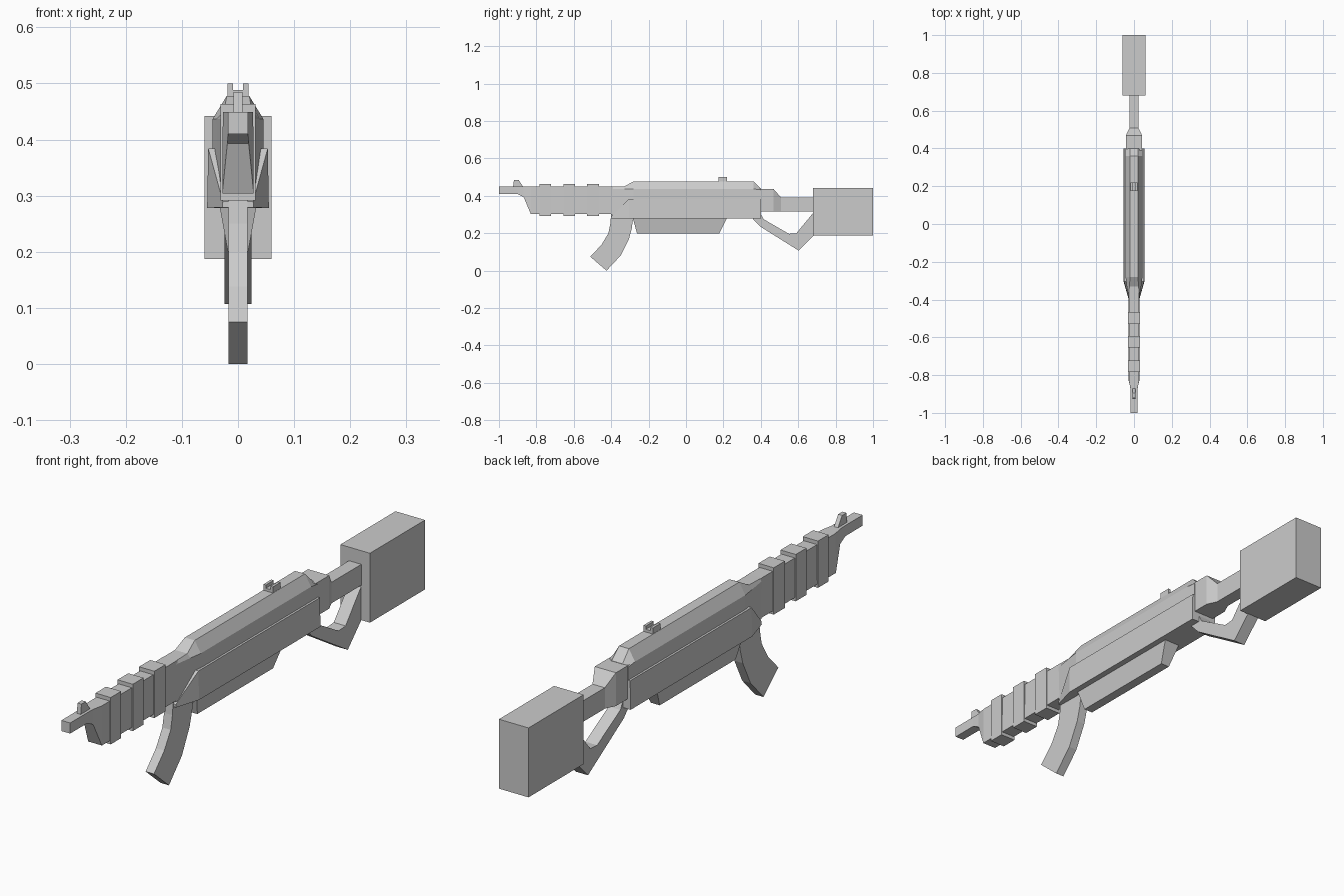
import bpy, bmesh


def finish(name, bm):
    bmesh.ops.recalc_face_normals(bm, faces=bm.faces)
    mesh = bpy.data.meshes.new(name)
    bm.to_mesh(mesh)
    bm.free()
    ob = bpy.data.objects.new(name, mesh)
    bpy.context.collection.objects.link(ob)
    return ob


def loft(name, sections):
    """Skin mirrored sections along y: (y, [(half_width, z) from bottom to top])."""
    bm = bmesh.new()
    rings = []
    for y, half in sections:
        pts = [(x, z) for x, z in half] + [(-x, z) for x, z in reversed(half)]
        rings.append([bm.verts.new((x, y, z)) for x, z in pts])
    n = len(rings[0])
    for a, b in zip(rings, rings[1:]):
        for i in range(n):
            j = (i + 1) % n
            bm.faces.new((a[i], a[j], b[j], b[i]))
    bm.faces.new(rings[0])
    bm.faces.new(rings[-1])
    return finish(name, bm)


def box(name, w, y0, y1, z0, z1):
    return loft(name, [(y, [(w, z0), (w, z1)]) for y in (y0, y1)])


def side_profile(name, w, pts):
    """Extrude a (y, z) outline across x."""
    bm = bmesh.new()
    face = bm.faces.new([bm.verts.new((-w, y, z)) for y, z in pts])
    ext = bmesh.ops.extrude_face_region(bm, geom=[face])
    verts = [v for v in ext["geom"] if isinstance(v, bmesh.types.BMVert)]
    bmesh.ops.translate(bm, verts=verts, vec=(2 * w, 0, 0))
    return finish(name, bm)


# Receiver with bevelled top
body = [(0.045, 0.28), (0.045, 0.437), (0.02, 0.478)]
loft("receiver", [
    (-0.40, [(0.027, 0.30), (0.027, 0.437), (0.026, 0.449)]),
    (-0.33, [(0.036, 0.285), (0.038, 0.437), (0.025, 0.45)]),
    (-0.28, body),
    (0.36, body),
    (0.40, [(0.045, 0.28), (0.045, 0.432), (0.022, 0.438)]),
])

# Side panels with a pointed nose
loft("lower_panels", [
    (-0.40, [(0.028, 0.279), (0.027, 0.29)]),
    (-0.305, [(0.055, 0.278), (0.053, 0.384)]),
    (0.40, [(0.055, 0.278), (0.053, 0.384)]),
])

# Rear neck and stock
loft("receiver_neck", [
    (0.39, [(0.043, 0.315), (0.043, 0.437)]),
    (0.468, [(0.043, 0.315), (0.043, 0.437)]),
    (0.507, [(0.025, 0.315), (0.025, 0.392)]),
])
box("stock_tube", 0.025, 0.50, 0.69, 0.315, 0.392)
box("stock_block", 0.06, 0.68, 1.0, 0.187, 0.442)
side_profile("stock_brace", 0.024, [
    (0.35, 0.285), (0.395, 0.237), (0.603, 0.107), (0.685, 0.19),
    (0.685, 0.315), (0.59, 0.2), (0.55, 0.197), (0.415, 0.275), (0.395, 0.312)])

# Handguard tapering into the muzzle
loft("handguard", [
    (-1.0, [(0.018, 0.41), (0.018, 0.449)]),
    (-0.90, [(0.018, 0.41), (0.018, 0.449)]),
    (-0.868, [(0.019, 0.393), (0.019, 0.449)]),
    (-0.83, [(0.028, 0.304), (0.027, 0.449)]),
    (-0.39, [(0.028, 0.304), (0.027, 0.449)]),
])
for y0, y1 in ((-0.783, -0.722), (-0.655, -0.593), (-0.53, -0.465)):
    box("handguard_rib", 0.031, y0, y1, 0.291, 0.463)

# Curved foregrip
side_profile("foregrip", 0.017, [
    (-0.40, 0.305), (-0.405, 0.25), (-0.415, 0.20), (-0.452, 0.138),
    (-0.512, 0.075), (-0.425, 0.0), (-0.35, 0.08), (-0.305, 0.17),
    (-0.29, 0.225), (-0.28, 0.305)])

# Tapered under-body magazine
loft("magazine", [
    (-0.285, [(0.033, 0.282), (0.033, 0.284)]),
    (-0.262, [(0.018, 0.2), (0.033, 0.284)]),
    (0.178, [(0.018, 0.2), (0.033, 0.284)]),
    (0.22, [(0.033, 0.282), (0.033, 0.284)]),
])

# Sights
side_profile("front_sight", 0.008, [
    (-0.925, 0.445), (-0.92, 0.485), (-0.895, 0.485), (-0.868, 0.445)])
loft("rear_sight", [(y, [(0.019, 0.47), (0.019, 0.5), (0.009, 0.5), (0.009, 0.488)])
                    for y in (0.175, 0.22)])
